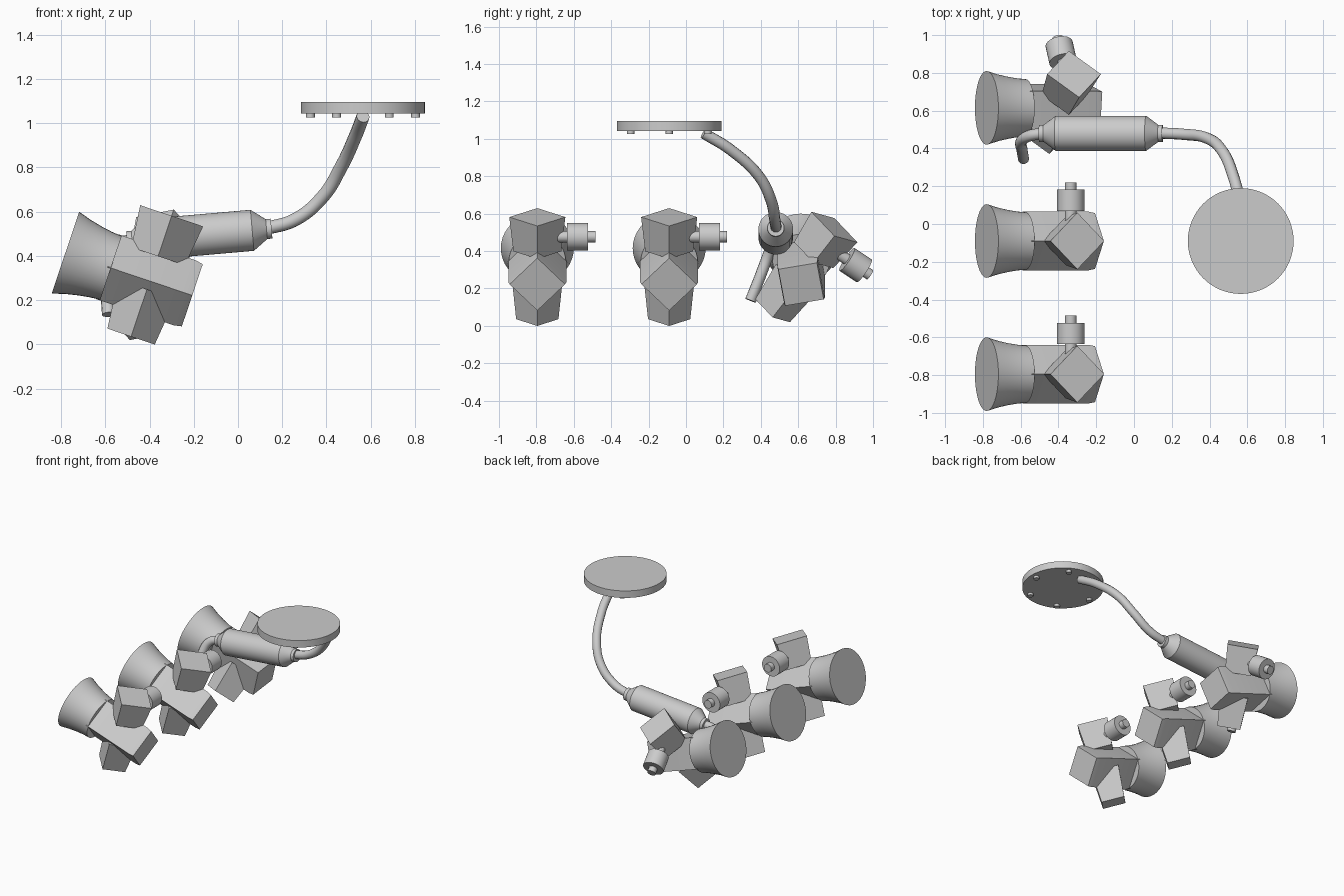
import bpy, math
from mathutils import Matrix, Vector

cube = bpy.data.objects.get("Cube")
if cube:
    bpy.data.objects.remove(cube, do_unlink=True)

grey = bpy.data.materials.new("light grey")
grey.use_nodes = True
grey.diffuse_color = (0.6, 0.6, 0.6, 1)
grey.node_tree.nodes["Principled BSDF"].inputs["Base Color"].default_value = (0.6, 0.6, 0.6, 1)


def finish(obj, matrix):
    obj.data.materials.append(grey)
    obj.matrix_world = matrix
    bpy.ops.object.select_all(action="DESELECT")
    obj.select_set(True)
    bpy.context.view_layer.objects.active = obj
    if obj.type == "MESH":
        bpy.ops.object.shade_smooth_by_angle(angle=math.radians(30))
    return obj


def lathe(name, profile, sides, matrix):
    """Closed solid of (radius, height) rings around local z."""
    verts, faces = [], []
    for r, z in profile:
        for k in range(sides):
            a = 2 * math.pi * k / sides
            verts.append((r * math.cos(a), r * math.sin(a), z))
    for i in range(len(profile) - 1):
        for k in range(sides):
            n = (k + 1) % sides
            a, b = i * sides, (i + 1) * sides
            faces.append((a + k, a + n, b + n, b + k))
    faces.append(tuple(reversed(range(sides))))
    faces.append(tuple(range(len(verts) - sides, len(verts))))
    mesh = bpy.data.meshes.new(name)
    mesh.from_pydata(verts, [], faces)
    obj = bpy.data.objects.new(name, mesh)
    bpy.context.collection.objects.link(obj)
    return finish(obj, matrix)


def tube(name, points, radius):
    """Round tube along a smooth path."""
    curve = bpy.data.curves.new(name, "CURVE")
    curve.dimensions = "3D"
    curve.bevel_depth = radius
    curve.bevel_resolution = 4
    curve.use_fill_caps = True
    spline = curve.splines.new("BEZIER")
    spline.bezier_points.add(len(points) - 1)
    for bp, p in zip(spline.bezier_points, points):
        bp.co = p
        bp.handle_left_type = bp.handle_right_type = "AUTO"
    obj = bpy.data.objects.new(name, curve)
    bpy.context.collection.objects.link(obj)
    return finish(obj, Matrix())


def lamp(name, y, roll):
    """Horn unit; local x runs from the horn mouth to the rear."""
    base = (Matrix.Translation((-0.78, y, 0.415))
            @ Matrix.Rotation(math.radians(18.6), 4, "Y")
            @ Matrix.Rotation(math.radians(roll), 4, "X"))
    along = base @ Matrix.Rotation(math.pi / 2, 4, "Y")
    lathe(name + "_horn", [(0.195, 0), (0.177, 0.06), (0.164, 0.12), (0.156, 0.17), (0.152, 0.217)],
          40, along)
    lathe(name + "_body", [(0.155, 0.2), (0.155, 0.57), (0.148, 0.605)], 4, along)
    post = base @ Matrix.Translation((0.402, 0, 0))
    lathe(name + "_upper_block", [(0.128, 0.118), (0.15, 0.311)], 4, post)
    lathe(name + "_lower_block", [(0.113, -0.265), (0.136, -0.04)], 4, post)
    knob = post @ Matrix.Translation((0, 0, 0.2)) @ Matrix.Rotation(-math.pi / 2, 4, "X")
    lathe(name + "_knob", [(0.073, 0.16), (0.073, 0.272)], 32, knob)
    lathe(name + "_knob_pin", [(0.03, 0.1), (0.03, 0.31)], 24, knob)


# Three horn units, the rear one rolled backwards
lamp("front", -0.795, 0)
lamp("middle", -0.09, 0)
lamp("rear", 0.615, -35)

# Mounting plate with a ring of bolts
plate = Vector((0.565, -0.09, 0))
lathe("mounting_plate", [(0.28, 1.043), (0.28, 1.095)], 64, Matrix.Translation(plate))
for i in range(6):
    a = i * math.pi / 3
    spot = plate + Vector((math.cos(a), math.sin(a), 0)) * 0.238
    lathe("plate_bolt", [(0.02, 1.026), (0.02, 1.05)], 16, Matrix.Translation(spot))

# Canister with conical ends and collars
canister = Matrix.Translation((-0.175, 0.48, 0.495)) @ Matrix.Rotation(math.radians(85), 4, "Y")
half = [(0.093, 0.24), (0.045, 0.305), (0.045, 0.328)]
lathe("canister", [(r, -z) for r, z in reversed(half)] + half, 40, canister)

# Bent arm up to the plate, and the hooked hose at the other end
tube("arm", [(0.565, 0.095, 1.03), (0.53, 0.24, 0.94), (0.465, 0.39, 0.8),
             (0.385, 0.455, 0.67), (0.26, 0.475, 0.565), (0.12, 0.482, 0.522)], 0.03)
tube("hose", [(-0.48, 0.48, 0.468), (-0.55, 0.468, 0.45), (-0.595, 0.44, 0.38),
              (-0.593, 0.395, 0.26), (-0.585, 0.345, 0.135)], 0.03)
